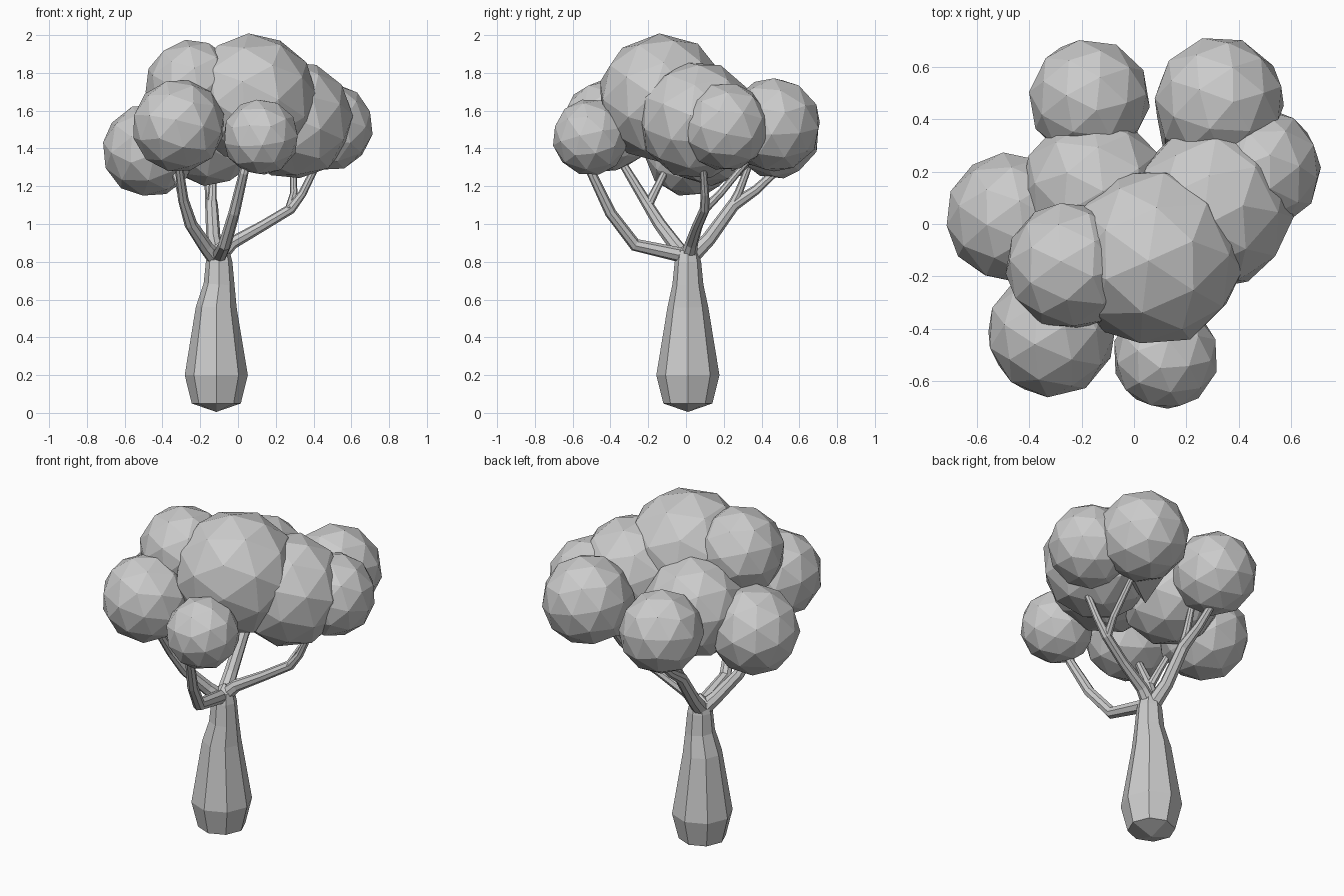
import bpy
import bmesh
import math
import random
from mathutils import Vector, Euler

random.seed(4)
cube = bpy.data.objects.get("Cube")
if cube:
    bpy.data.objects.remove(cube, do_unlink=True)

GREY = (0.6, 0.6, 0.6, 1.0)
grey = bpy.data.materials.new("plain_grey")
grey.use_nodes = True
grey.diffuse_color = GREY
grey.node_tree.nodes["Principled BSDF"].inputs["Base Color"].default_value = GREY

SIDES = 8
UP = Vector((0, 0, 1))


def finish(name, bm):
    """Turn a bmesh into a flat shaded grey object."""
    bmesh.ops.recalc_face_normals(bm, faces=bm.faces)
    mesh = bpy.data.meshes.new(name)
    bm.to_mesh(mesh)
    bm.free()
    mesh.materials.append(grey)
    obj = bpy.data.objects.new(name, mesh)
    bpy.context.collection.objects.link(obj)
    return obj


def limb(name, path, radii, tip=0.01):
    """Eight-sided tapering tube along a path, with four-quad pointed caps."""
    pts = [Vector(p) for p in path]
    bm = bmesh.new()
    rings = []
    for i, (p, r) in enumerate(zip(pts, radii)):
        tangent = pts[min(i + 1, len(pts) - 1)] - pts[max(i - 1, 0)]
        turn = UP.rotation_difference(tangent.normalized())
        ring = []
        for k in range(SIDES):
            a = math.tau * k / SIDES
            ring.append(bm.verts.new(p + turn @ Vector((r * math.cos(a), r * math.sin(a), 0))))
        rings.append(ring)
    for low, high in zip(rings, rings[1:]):
        for k in range(SIDES):
            n = (k + 1) % SIDES
            bm.faces.new((low[k], low[n], high[n], high[k]))
    for ring, end, inner in ((rings[0], pts[0], pts[1]), (rings[-1], pts[-1], pts[-2])):
        centre = bm.verts.new(end + (end - inner).normalized() * tip)
        for k in range(0, SIDES, 2):
            bm.faces.new((centre, ring[k], ring[k + 1], ring[(k + 2) % SIDES]))
    return finish(name, bm)


def foliage(name, centre, radius, pull=None):
    """Faceted leaf ball, turned at random; pull draws one corner to a point."""
    bm = bmesh.new()
    bmesh.ops.create_icosphere(bm, subdivisions=2, radius=radius)
    spin = Euler([random.uniform(0, math.tau) for _ in range(3)]).to_matrix()
    bmesh.ops.rotate(bm, verts=bm.verts, matrix=spin)
    bmesh.ops.translate(bm, verts=bm.verts, vec=centre)
    if pull:
        target = Vector(pull)
        min(bm.verts, key=lambda v: (v.co - target).length).co = target
    return finish(name, bm)


# Trunk: swollen base narrowing to the crotch
TX, TY = -0.115, 0.01
trunk_profile = [(0.05, 0.13), (0.2, 0.167), (0.56, 0.108), (0.68, 0.082),
                 (0.8, 0.07), (0.86, 0.055)]
limb("trunk", [(TX + 0.015 * (z > 0.6), TY, z) for z, r in trunk_profile],
     [r for z, r in trunk_profile], tip=0.045)

# Main branches and their forks
limb("front_branch",
     [(-0.1, 0.0, 0.83), (-0.07, -0.27, 0.89), (-0.02, -0.4, 1.06), (0.03, -0.5, 1.27), (0.06, -0.5, 1.38)],
     [0.04, 0.034, 0.03, 0.025, 0.02])
limb("right_branch",
     [(-0.12, 0.0, 0.82), (-0.17, -0.05, 0.88), (-0.25, -0.14, 1.0), (-0.29, -0.22, 1.13), (-0.32, -0.36, 1.36)],
     [0.045, 0.038, 0.034, 0.028, 0.02])
limb("right_branch_fork",
     [(-0.28, -0.2, 1.1), (-0.31, -0.15, 1.2), (-0.35, -0.09, 1.32)],
     [0.025, 0.021, 0.018])
limb("back_branch",
     [(-0.11, 0.02, 0.82), (-0.13, 0.12, 0.92), (-0.14, 0.25, 1.1), (-0.15, 0.37, 1.18), (-0.16, 0.5, 1.3)],
     [0.045, 0.038, 0.034, 0.026, 0.02])
limb("back_branch_fork",
     [(-0.14, 0.23, 1.07), (-0.135, 0.28, 1.17), (-0.13, 0.33, 1.3)],
     [0.028, 0.022, 0.018])
limb("left_branch",
     [(-0.11, 0.01, 0.82), (-0.03, 0.03, 0.9), (0.13, 0.06, 0.99), (0.28, 0.1, 1.08), (0.34, 0.1, 1.16), (0.42, 0.09, 1.32)],
     [0.045, 0.034, 0.028, 0.027, 0.022, 0.018])
limb("left_branch_fork",
     [(0.27, 0.09, 1.07), (0.295, 0.18, 1.16), (0.29, 0.33, 1.34)],
     [0.025, 0.02, 0.017])

# Leaf balls
foliage("foliage_crown", (0.075, -0.125, 1.665), 0.345)
foliage("foliage_upper_right", (-0.245, -0.16, 1.73), 0.248)
foliage("foliage_front_right", (-0.315, -0.415, 1.52), 0.248)
foliage("foliage_right", (-0.47, 0.025, 1.39), 0.25)
foliage("foliage_back_right", (-0.17, 0.475, 1.47), 0.234)
foliage("foliage_back_left", (0.325, 0.465, 1.525), 0.252, pull=(0.12, 0.24, 1.28))
foliage("foliage_centre", (-0.15, 0.13, 1.485), 0.285)
foliage("foliage_left", (0.295, 0.06, 1.55), 0.316)
foliage("foliage_far_left", (0.48, 0.21, 1.515), 0.236)
foliage("foliage_front", (0.12, -0.505, 1.46), 0.204)
